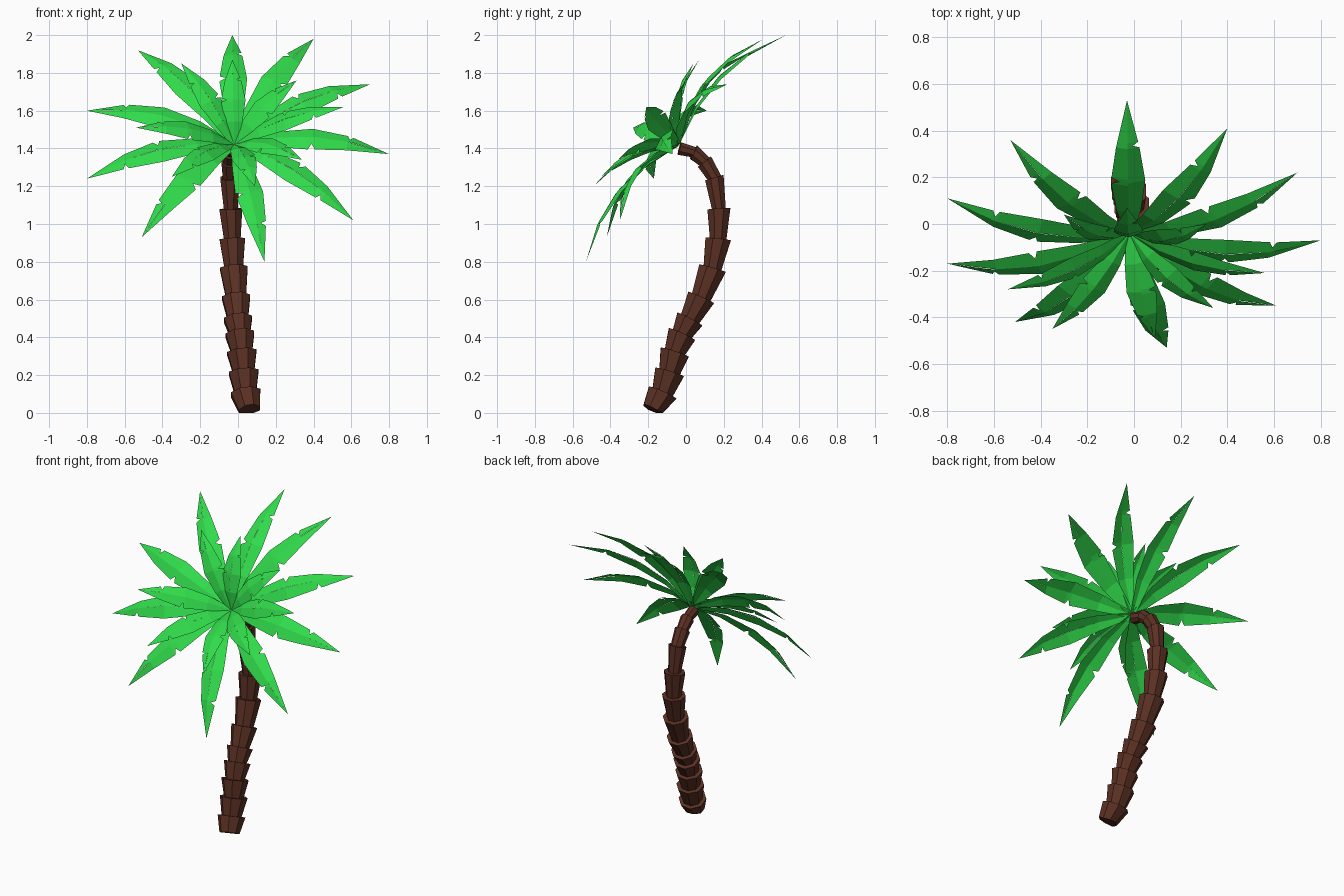
import bpy, bmesh, math
from mathutils import Vector

if "Cube" in bpy.data.objects:
    bpy.data.objects.remove(bpy.data.objects["Cube"])


def material(name, rgb):
    m = bpy.data.materials.new(name)
    m.diffuse_color = (*rgb, 1)
    m.use_nodes = True
    m.node_tree.nodes["Principled BSDF"].inputs["Base Color"].default_value = m.diffuse_color
    return m


BARK = material("bark", (0.105, 0.03, 0.017))
LEAF = material("leaf", (0.03, 0.7, 0.07))


def make(name, bm, mat):
    me = bpy.data.meshes.new(name)
    bm.to_mesh(me)
    bm.free()
    me.materials.append(mat)
    ob = bpy.data.objects.new(name, me)
    bpy.context.collection.objects.link(ob)


# Trunk: flared eight-sided segments stacked along a bent path (x, y, z, top radius)
PATH = [(.06, -.175, .015, .05), (.04, -.125, .105, .085), (.03, -.087, .215, .085),
        (.02, -.06, .32, .084), (.01, -.022, .415, .082), (0, .02, .495, .08),
        (-.01, .08, .61, .08), (-.022, .14, .765, .079), (-.03, .17, .92, .073),
        (-.038, .174, 1.08, .066), (-.043, .15, 1.245, .055), (-.043, .098, 1.33, .048),
        (-.038, .04, 1.38, .043), (-.03, -.035, 1.40, .037)]
pts = [Vector(p[:3]) for p in PATH]


def ring(bm, i, r):
    t = (pts[min(i + 1, len(pts) - 1)] - pts[max(i - 1, 0)]).normalized()
    u = (Vector((1, 0, 0)) - t * t.x).normalized()
    v = t.cross(u)
    out = []
    for k in range(8):
        a = math.tau * (k + .5) / 8
        p = pts[i] + (u * math.cos(a) + v * math.sin(a)) * r
        p.z = max(p.z, 0)
        out.append(bm.verts.new(p))
    return out


for i in range(len(pts) - 1):
    bm = bmesh.new()
    top_r = PATH[i + 1][3]
    a, b = ring(bm, i, top_r * (.72 if i < 10 else .85)), ring(bm, i + 1, top_r)
    for k in range(8):
        bm.faces.new((a[k], a[(k + 1) % 8], b[(k + 1) % 8], b[k]))
    bm.faces.new(a[::-1])
    bm.faces.new(b)
    make(f"trunk_segment_{i + 1}", bm, BARK)

# Fronds: folded, arched blades fanning round a crown tilted towards the front
CROWN = Vector((-.02, -.04, 1.42))
AXIS = Vector((0, -.75, .66)).normalized()
# Blade half-width along its length, with a torn notch on each edge
EDGES = [[(0, .015), (.25, .048), (.5, .068), (.73, .047), (.745, .02), (.765, .042), (1, 0)],
         [(0, .015), (.25, .048), (.48, .068), (.5, .036), (.525, .066), (.73, .046), (1, 0)]]


def frond(name, tip, bow, width, flip):
    d = Vector(tip) - CROWN
    side = d.cross(AXIS).normalized()
    up = side.cross(d).normalized()

    def mid(t):
        return CROWN + d * t + up * bow * 4 * t * (1 - t)

    bm = bmesh.new()
    for s, edge in zip((1, -1), EDGES[::-1] if flip else EDGES):
        rib = [bm.verts.new(mid(t)) for t, w in edge]
        rim = [bm.verts.new(mid(t) + (side * s - up * .25) * w * width) for t, w in edge[:-1]]
        rim.append(rib[-1])
        for k in range(len(edge) - 1):
            f = [rib[k], rim[k], rim[k + 1], rib[k + 1]]
            if k == len(edge) - 2:
                f = f[:3]
            bm.faces.new(f if s < 0 else f[::-1])
    bmesh.ops.remove_doubles(bm, verts=bm.verts, dist=1e-5)
    bm.normal_update()
    if sum((f.normal.dot(up) for f in bm.faces)) < 0:
        bmesh.ops.reverse_faces(bm, faces=bm.faces)
    make(name, bm, LEAF)


OUTER = [(-.03, .53, 2), (.40, .41, 1.98), (.70, .22, 1.74), (.80, -.07, 1.37), (.61, -.35, 1.02),
         (.14, -.53, .80), (-.51, -.42, .93), (-.80, -.17, 1.24), (-.80, .11, 1.60), (-.53, .36, 1.92)]
INNER = [(-.03, .07, 1.87), (.31, 0, 1.76), (.56, -.21, 1.62), (.34, -.36, 1.34),
         (.09, -.49, 1.20), (-.35, -.45, 1.25), (-.54, -.28, 1.51), (-.30, .04, 1.85)]
for i, tip in enumerate(OUTER):
    frond(f"outer_frond_{i + 1}", tip, .1, 1.08, i % 2)
for i, tip in enumerate(INNER):
    frond(f"inner_frond_{i + 1}", tip, .06, .95, i % 2)
